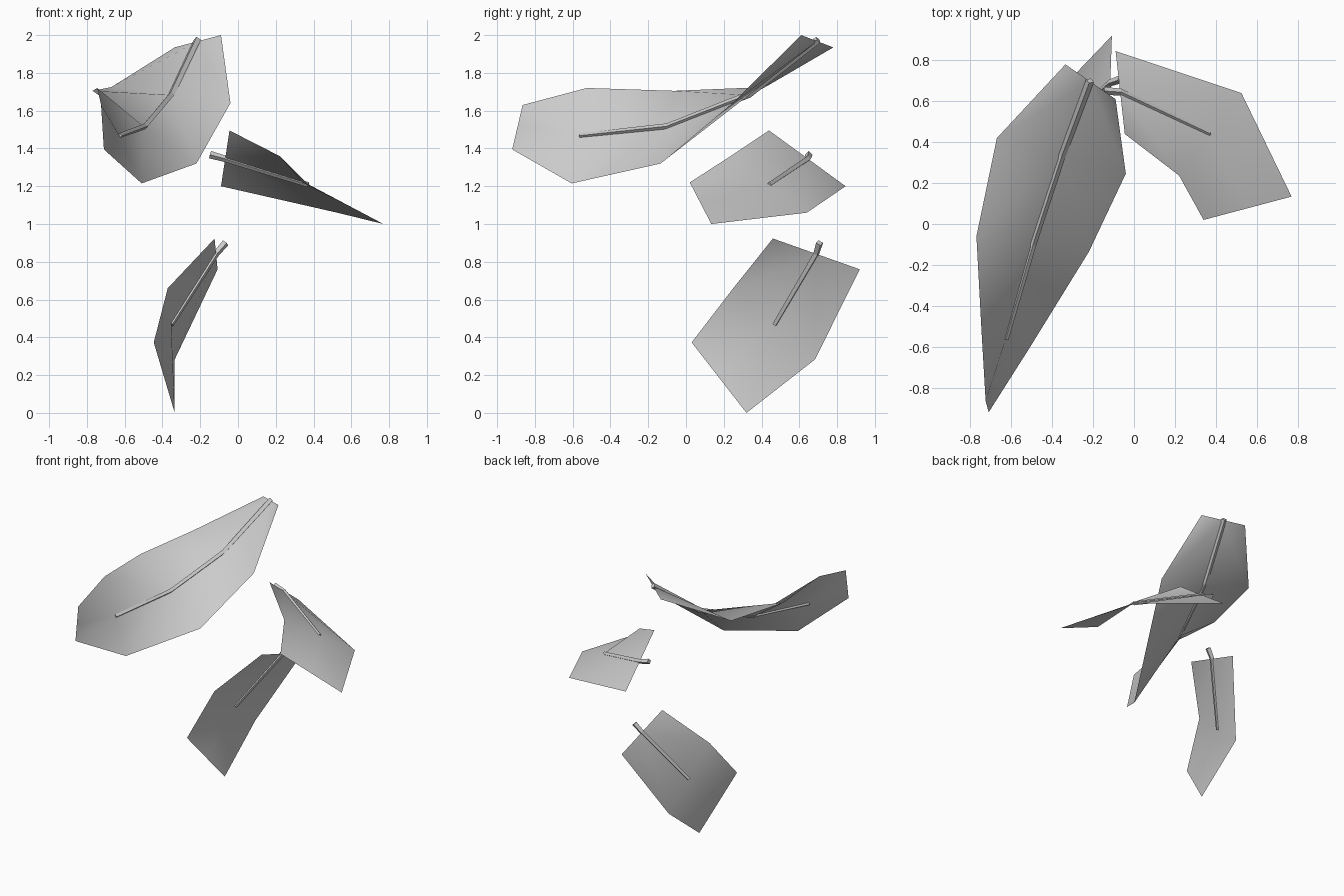
import bpy
from mathutils import Vector

if "Cube" in bpy.data.objects:
    bpy.data.objects.remove(bpy.data.objects["Cube"])


def leaf(name, left, right):
    """Curled blade: left and right rims joined through a midrib."""
    verts = []
    for a, b in zip(left, right):
        a, b = Vector(a), Vector(b)
        verts += [a, (a + b) / 2, b]
    faces = []
    for r in range(len(left) - 1):
        i = 3 * r
        # each cell folds from the rim back towards the base of the midrib
        faces += [(i, i + 3, i + 1), (i + 3, i + 4, i + 1),
                  (i + 1, i + 4, i + 5), (i + 1, i + 5, i + 2)]
    mesh = bpy.data.meshes.new(name)
    mesh.from_pydata(verts, [], faces)
    mesh.shade_smooth()
    ob = bpy.data.objects.new(name, mesh)
    bpy.context.collection.objects.link(ob)


def stem(name, path, thick=0.02, thin=0.014):
    """Tapered four-sided stalk with capped ends."""
    cu = bpy.data.curves.new(name, 'CURVE')
    cu.dimensions = '3D'
    cu.bevel_depth = 1.0
    cu.bevel_resolution = 0
    cu.use_fill_caps = True
    sp = cu.splines.new('POLY')
    sp.points.add(len(path) - 1)
    for k, (pt, co) in enumerate(zip(sp.points, path)):
        pt.co = (*co, 1)
        pt.radius = thick + (thin - thick) * k / (len(path) - 1)
    sp.use_smooth = False
    ob = bpy.data.objects.new(name, cu)
    bpy.context.collection.objects.link(ob)


# Large upper leaf
leaf("large_leaf",
     [(-.335, .78, 1.935), (-.67, .42, 1.725), (-.77, -.06, 1.705),
      (-.745, -.525, 1.72), (-.725, -.865, 1.63)],
     [(-.09, .61, 2.0), (-.04, .246, 1.64), (-.22, -.135, 1.32),
      (-.51, -.605, 1.215), (-.71, -.92, 1.395)])
stem("large_leaf_stem",
     [(-.215, .70, 1.975), (-.352, .333, 1.685), (-.493, -.10, 1.517),
      (-.627, -.563, 1.467)])

# Middle leaf on the right
leaf("middle_leaf",
     [(-.045, .44, 1.495), (.22, .237, 1.36), (.34, .02, 1.22)],
     [(-.09, .845, 1.2), (.525, .64, 1.06), (.77, .134, 1.0)])
stem("middle_leaf_stem",
     [(-.148, .65, 1.367), (-.067, .645, 1.345), (.372, .44, 1.208)])

# Lower hanging leaf
leaf("lower_leaf",
     [(-.124, .46, .923), (-.372, .25, .66), (-.446, .03, .373)],
     [(-.108, .92, .76), (-.335, .683, .283), (-.335, .32, 0)])
stem("lower_leaf_stem",
     [(-.066, .707, .9), (-.115, .69, .843), (-.353, .47, .468)])
